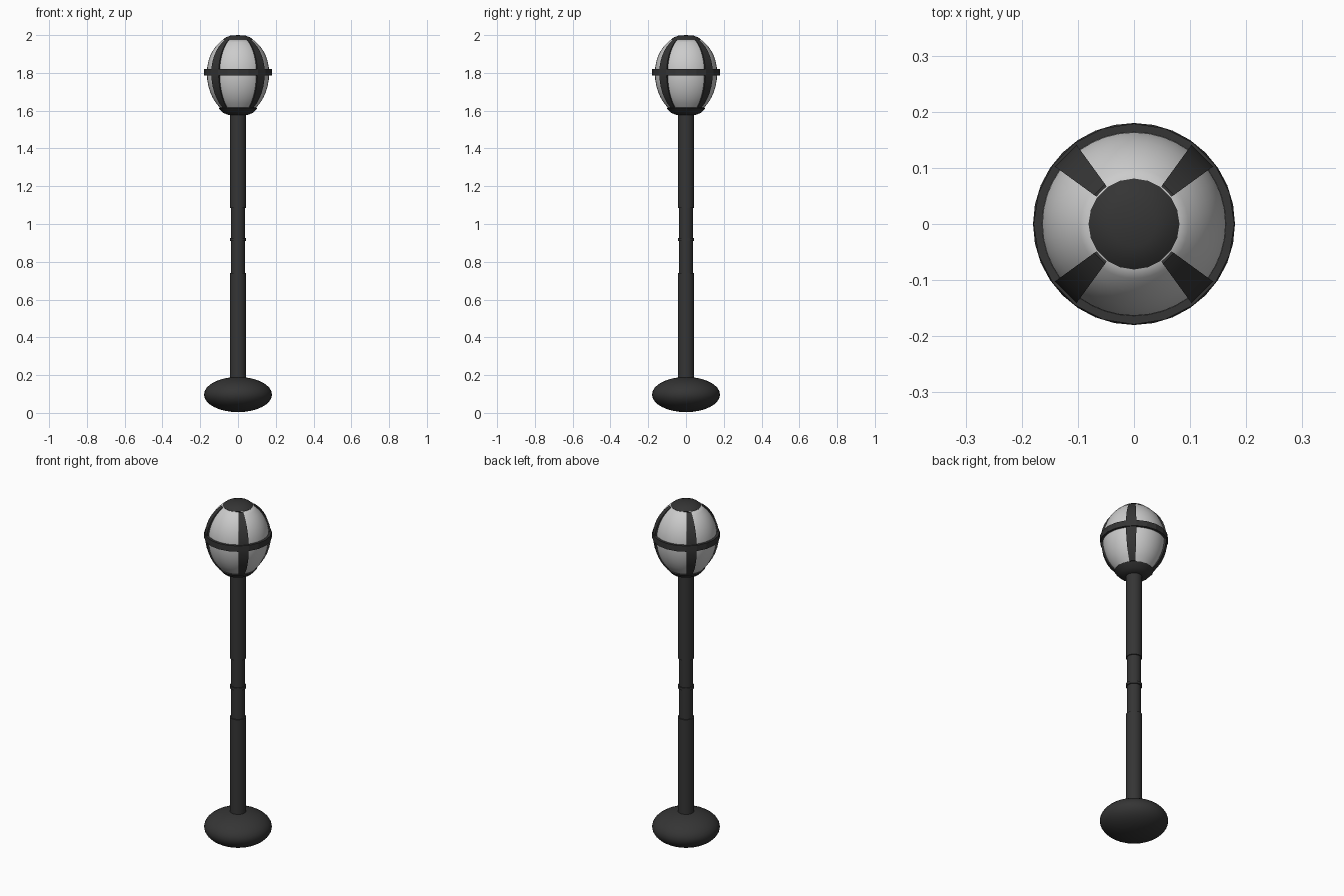
import bpy, bmesh, math

if "Cube" in bpy.data.objects:
    bpy.data.objects.remove(bpy.data.objects["Cube"])

dark = bpy.data.materials.new("dark_metal")
dark.diffuse_color = (0.035, 0.035, 0.035, 1)
dark.use_nodes = True
dark.node_tree.nodes["Principled BSDF"].inputs["Base Color"].default_value = dark.diffuse_color


def lathe(name, profile, segs=20, angle=40, faces=None, mat=dark, closed=False):
    """Revolve (radius, z) points about z; 'faces' limits it to chosen segments."""
    bm = bmesh.new()
    pts = profile + profile[:1] if closed else profile
    for i in range(segs):
        if faces is not None and i not in faces:
            continue
        a, b = (2 * math.pi * k / segs for k in (i, i + 1))
        for (r0, z0), (r1, z1) in zip(pts, pts[1:]):
            quad = [(r0, z0, a), (r0, z0, b), (r1, z1, b), (r1, z1, a)]
            bm.faces.new([bm.verts.new((r * math.cos(t), r * math.sin(t), z))
                          for r, z, t in quad])
    bmesh.ops.remove_doubles(bm, verts=bm.verts, dist=1e-5)
    bmesh.ops.dissolve_degenerate(bm, edges=bm.edges, dist=1e-5)
    if faces is not None:
        bmesh.ops.holes_fill(bm, edges=bm.edges, sides=0)
    bmesh.ops.recalc_face_normals(bm, faces=bm.faces)
    me = bpy.data.meshes.new(name)
    bm.to_mesh(me)
    bm.free()
    ob = bpy.data.objects.new(name, me)
    bpy.context.collection.objects.link(ob)
    if mat:
        me.materials.append(mat)
    bpy.context.view_layer.objects.active = ob
    ob.select_set(True)
    bpy.ops.object.shade_smooth_by_angle(angle=math.radians(angle))
    ob.select_set(False)
    return ob


def egg(r, t, top=0.2, bottom=0.226):
    """Point on the lantern outline, t degrees above its equator."""
    t = math.radians(t)
    return (r * math.cos(t), 1.8 + (top if t > 0 else bottom) * math.sin(t))


# flattened base
lathe("base", [(0.18 * math.sin(math.pi * i / 16), 0.097 - 0.093 * math.cos(math.pi * i / 16))
               for i in range(17)], segs=32)

# stepped pole with a narrow waist and collar
lathe("pole", [(0, 0.1), (0.043, 0.1), (0.043, 0.74), (0.037, 0.74), (0.037, 0.91),
               (0.043, 0.91), (0.043, 0.925), (0.037, 0.925), (0.037, 1.085),
               (0.043, 1.085), (0.043, 1.6), (0, 1.6)])

# egg-shaped globe
angles = [-54 + 9 * i for i in range(13)] + [60]
lathe("globe", [(0, 1.615)] + [egg(0.165, t) for t in angles] + [(0, 1.975)], segs=40, mat=None)

# four diagonal ribs, each one segment wide
outer = [egg(0.175, t) for t in angles]
inner = [egg(0.16, t) for t in reversed(angles)]
for k, i in enumerate((2, 7, 12, 17)):
    lathe(f"rib_{k + 1}", outer + inner, faces=[i], closed=True, angle=30)

# band round the middle
lathe("band", [(0.163, 1.786), (0.179, 1.786), (0.179, 1.82), (0.163, 1.82)],
      closed=True, angle=10)

# domed top cap and bowl below the globe
lathe("top_cap", [(0, 1.965), (0.075, 1.965), (0.081, 1.975), (0.065, 1.988),
                  (0.04, 1.997), (0, 2.0)])
lathe("bottom_cup", [(0, 1.575), (0.05, 1.577), (0.08, 1.589), (0.103, 1.614),
                     (0.095, 1.617), (0, 1.61)])
